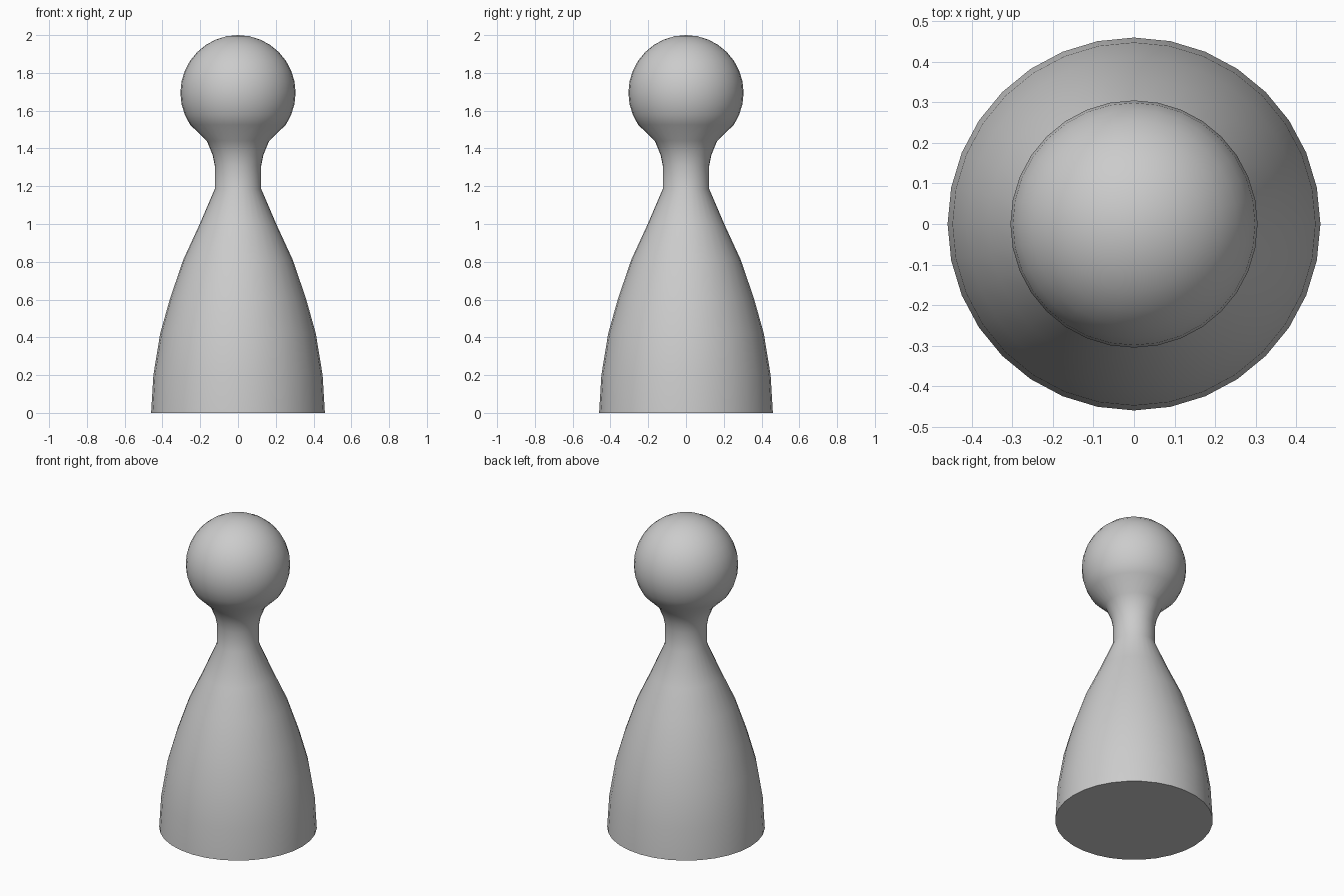
import bpy, bmesh, math

if "Cube" in bpy.data.objects:
    bpy.data.objects.remove(bpy.data.objects["Cube"])

SEGMENTS = 32

# Body and neck outline as (radius, height)
profile = [(0.46, 0.0), (0.448, 0.2), (0.412, 0.42), (0.36, 0.605), (0.29, 0.81),
           (0.207, 0.99), (0.123, 1.185), (0.123, 1.31), (0.134, 1.365), (0.165, 1.44)]

# Round head: arc that continues from the neck to the crown
HEAD_R, HEAD_Z = 0.305, 1.695
for i in range(-3, 8):
    a = math.radians(11.25 * i)
    profile.append((HEAD_R * math.cos(a), HEAD_Z + HEAD_R * math.sin(a)))

# Turn the outline around the z axis
bm = bmesh.new()
rings = []
for r, z in profile:
    rings.append([bm.verts.new((r * math.cos(2 * math.pi * k / SEGMENTS),
                                r * math.sin(2 * math.pi * k / SEGMENTS), z))
                  for k in range(SEGMENTS)])
for low, high in zip(rings, rings[1:]):
    for k in range(SEGMENTS):
        n = (k + 1) % SEGMENTS
        bm.faces.new((low[k], low[n], high[n], high[k]))

# Crown and flat base
crown = bm.verts.new((0, 0, HEAD_Z + HEAD_R))
for k in range(SEGMENTS):
    bm.faces.new((rings[-1][k], rings[-1][(k + 1) % SEGMENTS], crown))
bm.faces.new(rings[0][::-1])

mesh = bpy.data.meshes.new("pawn")
bm.to_mesh(mesh)
bm.free()
pawn = bpy.data.objects.new("pawn", mesh)
bpy.context.collection.objects.link(pawn)

# Smooth sides, sharp base edge
bpy.context.view_layer.objects.active = pawn
pawn.select_set(True)
bpy.ops.object.shade_smooth_by_angle(angle=math.radians(45))

grey = bpy.data.materials.new("light grey")
grey.diffuse_color = (0.6, 0.6, 0.6, 1)
grey.use_nodes = True
grey.node_tree.nodes["Principled BSDF"].inputs["Base Color"].default_value = grey.diffuse_color
mesh.materials.append(grey)
